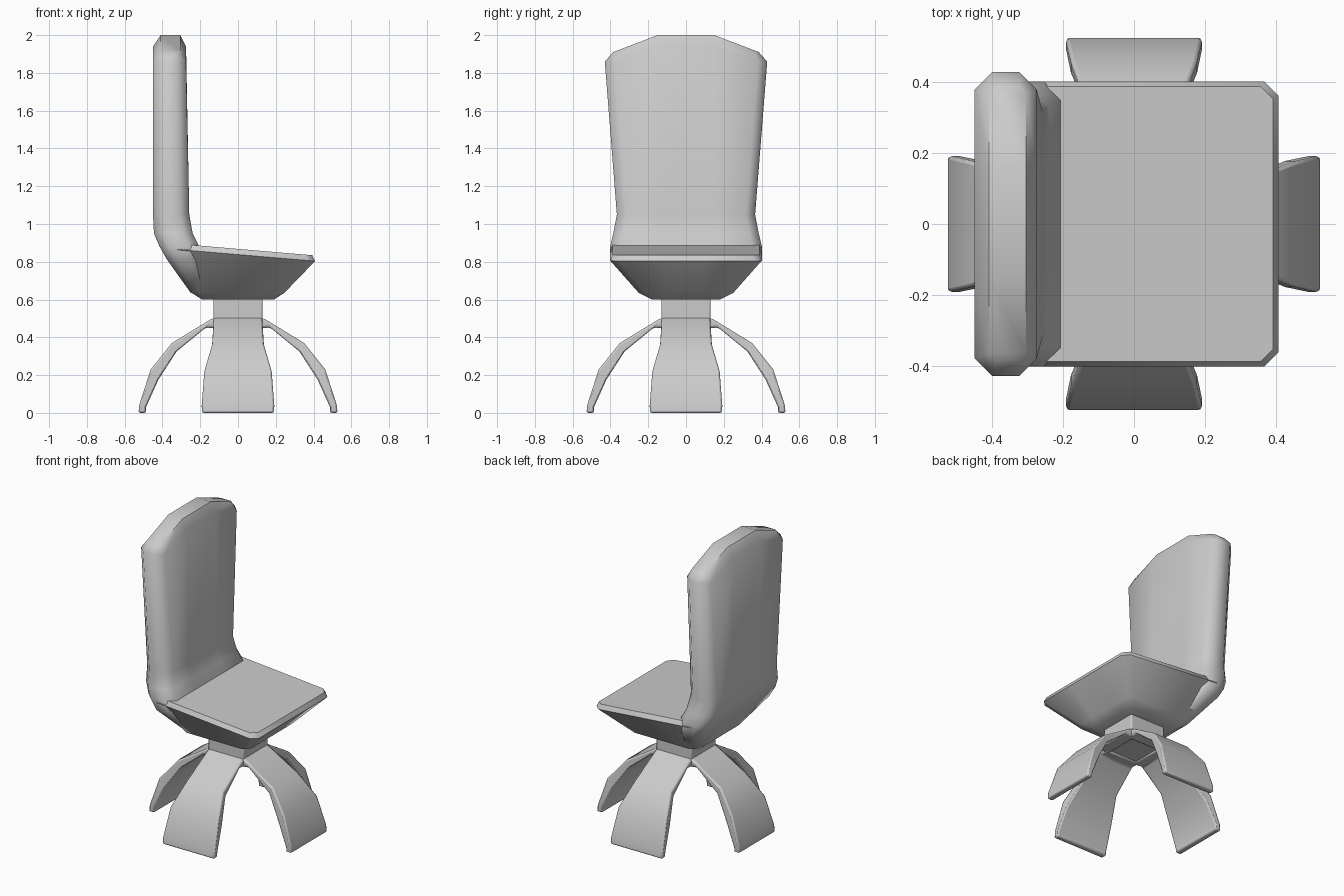
import bpy, bmesh, math

if "Cube" in bpy.data.objects:
    bpy.data.objects.remove(bpy.data.objects["Cube"])


def chamfered_ring(x0, x1, w, c, m, z):
    """Horizontal rectangle with chamfered corners; z is a function of (x, y)."""
    ys = [-w, c - w, -m, m, w - c, w]
    front = [(x1 - c if abs(y) == w else x1, y) for y in ys]
    back = [(x0 + c if abs(y) == w else x0, y) for y in reversed(ys)]
    return [(x, y, z(x, y)) for x, y in front + back]


def loft(name, rings, angle=45, turn=0, bevel=0):
    """Skin a list of equal-sized rings and cap both ends with strips."""
    bm = bmesh.new()
    rows = [[bm.verts.new(p) for p in r] for r in rings]
    n = len(rows[0])
    for a, b in zip(rows, rows[1:]):
        for i in range(n):
            j = (i + 1) % n
            bm.faces.new((a[i], a[j], b[j], b[i]))
    for r in (rows[0], rows[-1]):
        for i in range(n // 2 - 1):
            bm.faces.new((r[i], r[i + 1], r[n - 2 - i], r[n - 1 - i]))
    bmesh.ops.recalc_face_normals(bm, faces=bm.faces)
    me = bpy.data.meshes.new(name)
    bm.to_mesh(me)
    bm.free()
    ob = bpy.data.objects.new(name, me)
    bpy.context.collection.objects.link(ob)
    ob.rotation_euler.z = turn
    if bevel:
        mod = ob.modifiers.new("soft_edges", 'BEVEL')
        mod.width = bevel
        mod.segments = 2
        mod.limit_method = 'ANGLE'
        mod.angle_limit = math.radians(40)
    bpy.ops.object.select_all(action='DESELECT')
    bpy.context.view_layer.objects.active = ob
    ob.select_set(True)
    bpy.ops.object.shade_smooth_by_angle(angle=math.radians(angle))
    return ob


def flat(h):
    return lambda x, y: h


def seat_top(x, y):
    return 0.835 - 0.085 * (x - 0.39)


# Seat: flared shell with a slightly tilted top
loft("seat", [
    chamfered_ring(-0.19, 0.19, 0.18, 0.03, 0.1, flat(0.60)),
    chamfered_ring(-0.245, 0.245, 0.25, 0.04, 0.1, flat(0.635)),
    chamfered_ring(-0.36, 0.408, 0.402, 0.04, 0.1,
                   lambda x, y: seat_top(x, y) - 0.03),
    chamfered_ring(-0.35, 0.393, 0.388, 0.035, 0.1, seat_top)], angle=50)


# Backrest: rises out of the seat and ends in an arched top
def arch(side, mid, w):
    return lambda x, y: mid if abs(y) < 0.2 else side


loft("backrest", [
    chamfered_ring(-0.25, -0.14, 0.235, 0.03, 0.15, flat(0.635)),
    chamfered_ring(-0.375, -0.20, 0.395, 0.05, 0.15, flat(0.81)),
    chamfered_ring(-0.415, -0.205, 0.402, 0.05, 0.15, flat(0.88)),
    chamfered_ring(-0.445, -0.24, 0.385, 0.05, 0.15, flat(0.95)),
    chamfered_ring(-0.45, -0.258, 0.366, 0.05, 0.15, flat(1.05)),
    chamfered_ring(-0.45, -0.275, 0.43, 0.05, 0.15, arch(1.86, 1.94, 0.43)),
    [(x, y, 2.0 if abs(y) < 0.2 else 1.91 + (0.385 - abs(y)) * 0.4)
     for x, y, _ in chamfered_ring(-0.41, -0.305, 0.385, 0.02, 0.15, flat(0))],
], angle=50)

# Hub: short square column under the seat
loft("hub", [
    [(0.13, -0.13, h), (0.13, 0.13, h), (-0.13, 0.13, h), (-0.13, -0.13, h)]
    for h in (0.455, 0.62)], bevel=0.008)

# Legs: four curved, widening blades; outer point, inner point, half width
stations = [
    ((0.10, 0.515), (0.10, 0.445), 0.13),
    ((0.15, 0.492), (0.17, 0.452), 0.13),
    ((0.35, 0.37), (0.325, 0.325), 0.137),
    ((0.462, 0.23), (0.422, 0.175), 0.178),
    ((0.522, 0.045), (0.487, 0.03), 0.192),
    ((0.527, 0.0), (0.487, 0.0), 0.19)]
for k, side in enumerate(("right", "rear", "left", "front")):
    loft(side + "_leg", [
        [(xo, -w, zo), (xo, w, zo), (xi, w, zi), (xi, -w, zi)]
        for (xo, zo), (xi, zi), w in stations],
        turn=k * math.pi / 2, bevel=0.01)
